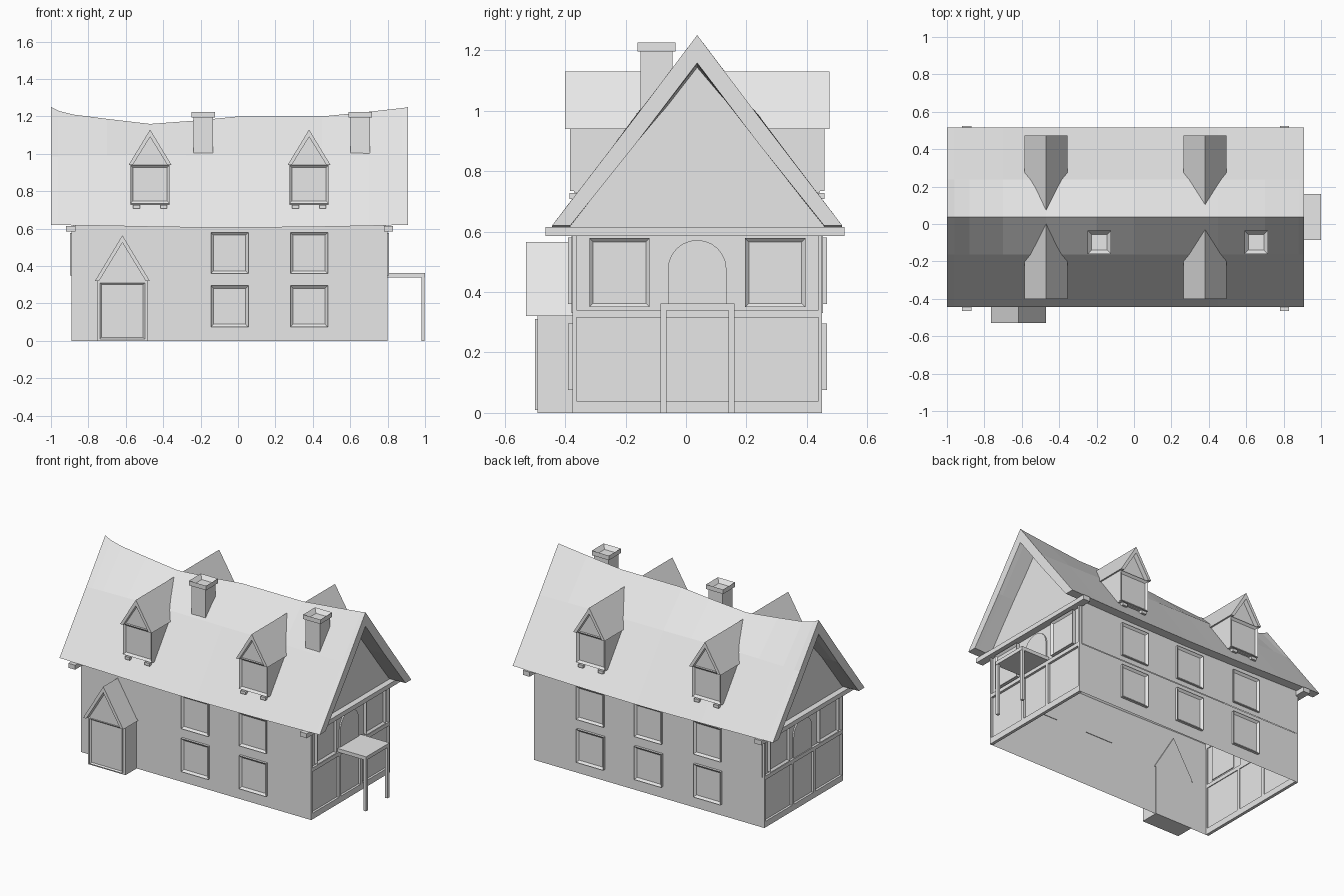
import bpy, bmesh, math
from mathutils import Vector

cube = bpy.data.objects.get("Cube")
if cube:
    bpy.data.objects.remove(cube)

GREY = (0.8, 0.8, 0.8, 1)
mat = bpy.data.materials.new("plain_grey")
mat.use_nodes = True
mat.diffuse_color = GREY
mat.node_tree.nodes["Principled BSDF"].inputs["Base Color"].default_value = GREY

MID = 0.037              # y of the ridge
LEFT, RIGHT = -0.89, 0.80   # gable wall planes
FRONT, BACK = -0.375, 0.45  # long wall planes
SIDES = (("front", 1), ("back", -1))


def finish(name, bm):
    bmesh.ops.recalc_face_normals(bm, faces=bm.faces)
    me = bpy.data.meshes.new(name)
    bm.to_mesh(me)
    bm.free()
    me.materials.append(mat)
    ob = bpy.data.objects.new(name, me)
    bpy.context.scene.collection.objects.link(ob)
    return ob


def loft(name, loops):
    """Join equal closed loops of points and cap both ends."""
    bm = bmesh.new()
    rings = [[bm.verts.new(p) for p in loop] for loop in loops]
    n = len(rings[0])
    for a, b in zip(rings, rings[1:]):
        for i in range(n):
            j = (i + 1) % n
            bm.faces.new((a[i], a[j], b[j], b[i]))
    bm.faces.new(rings[0])
    bm.faces.new(rings[-1])
    return finish(name, bm)


def box(name, x, y, z, recess=None, open_ends=False):
    """Box from three ranges; recess = (direction, rim, depth)."""
    bm = bmesh.new()
    bmesh.ops.create_cube(bm, size=1)
    for v in bm.verts:
        v.co = Vector([(r[0] + r[1]) / 2 + c * (r[1] - r[0])
                       for r, c in zip((x, y, z), v.co)])
    bm.normal_update()
    if open_ends:
        ends = [f for f in bm.faces if abs(f.normal.z) > 0.5]
        bmesh.ops.delete(bm, geom=ends, context="FACES_ONLY")
    if recess:
        way, rim, depth = recess
        face = [f for f in bm.faces if f.normal.dot(Vector(way)) > 0.9]
        bmesh.ops.inset_region(bm, faces=face, thickness=rim)
        for v in face[0].verts:
            v.co -= Vector(way) * depth
    return finish(name, bm)


def ys(y, s):
    """Front y, or its mirror across the ridge for the back."""
    return y if s > 0 else 2 * MID - y


# Walls: two open storeys, gable ends set back behind the timber
for name, z, jut in (("lower_walls", (0, 0.33), 0), ("upper_walls", (0.33, 0.62), 0.004)):
    box(name, (LEFT + 0.015, RIGHT - 0.015), (FRONT - jut, BACK + jut), z, open_ends=True)

# Long wall windows
def long_window(name, x, z, s):
    face = FRONT if s > 0 else BACK
    box(name, (x - 0.1, x + 0.1), sorted((face, face - s * 0.016)), z,
        ((0, -s, 0), 0.02, 0.012))


for side, s in SIDES:
    for x in ((-0.045, 0.38) if s > 0 else (-0.48, -0.045, 0.38)):
        long_window(side + "_lower_window", x, (0.075, 0.295), s)
        long_window(side + "_upper_window", x, (0.36, 0.58), s)

# Gable ends
for end, wall, d in (("right_end", RIGHT, 1), ("left_end", LEFT, -1)):
    inner = wall - d * 0.02
    timber = sorted((inner, wall))
    for z in ((0, 0.04), (0.315, 0.34)):
        box(end + "_rail", timber, (FRONT, BACK), z)
    for y in ((FRONT, FRONT + 0.012), (BACK - 0.012, BACK)):
        box(end + "_corner_post", timber, y, (0, 0.6))
    for y in (-0.085, 0.14):
        box(end + "_lower_post", timber, (y, y + 0.02), (0.04, 0.315))
    for y in (-0.32, 0.195):
        box(end + "_window", sorted((inner, wall + d * 0.008)), (y, y + 0.2),
            (0.35, 0.578), ((d, 0, 0), 0.018, 0.012))
    # round-headed opening panel
    arch = [(MID - 0.097, 0.34), (MID + 0.097, 0.34)]
    for i in range(13):
        a = math.pi * i / 12
        arch.append((MID + 0.097 * math.cos(a), 0.475 + 0.097 * math.sin(a)))
    loft(end + "_arch", [[(x, y, z) for y, z in arch] for x in (inner, wall - d * 0.006)])
    box(end + "_tie_beam", sorted((inner, wall + d * 0.03)), (-0.465, 0.525), (0.585, 0.615))
    tri = [(-0.39, 0.61), (0.464, 0.61), (MID, 1.155)]
    loft(end + "_gable", [[(x, y, z) for y, z in tri] for x in (inner, inner + d * 0.01)])

# Sagging main roof: (x, ridge height, eave height)
stations = [(-1, 1.25, 0.62), (-0.96, 1.23, 0.62), (-0.88, 1.21, 0.618),
            (-0.7, 1.187, 0.615), (-0.47, 1.16, 0.61), (-0.2, 1.18, 0.606),
            (0, 1.2, 0.605), (0.45, 1.2, 0.61), (0.7, 1.225, 0.615),
            (0.88, 1.245, 0.62), (0.91, 1.25, 0.62)]
sections = []
for x, ridge, eave in stations:
    bulge = 0.985 + (1.25 - ridge) * 0.1
    half = [(0.48, eave), (0.2, bulge)]
    under = [(0.2, bulge - 0.09), (0.42, eave)]
    sections.append([(x, MID - h, z) for h, z in half] + [(x, MID, ridge)]
                    + [(x, MID + h, z) for h, z in reversed(half)]
                    + [(x, MID + h, z) for h, z in reversed(under)]
                    + [(x, MID, ridge - 0.092)]
                    + [(x, MID - h, z) for h, z in under])
loft("main_roof", sections)


def little_gable(name, cx, s, half, base, eave, apex, y_body, y_roof, back):
    """Gabled body with an overhanging roof; back(z) gives the rear y."""
    def loops(pts, y):
        return [[(cx + u, ys(y, s), z) for u, z in pts],
                [(cx + u, ys(max(back(z), y + 0.005), s), z) for u, z in pts]]
    w = half - 0.01
    body = [(-w, base), (w, base), (w, eave), (0, apex - 0.03), (-w, eave)]
    loft(name + "_body", loops(body, y_body))
    t = 0.022
    roof = [(-half, eave), (0, apex), (half, eave), (half - t, eave),
            (0, apex - t * 1.8), (-half + t, eave)]
    loft(name + "_roof", loops(roof, y_roof))


# Dormers
for side, s in SIDES:
    for x in (-0.47, 0.38):
        name = side + "_dormer"
        little_gable(name, x, s, 0.115, 0.73, 0.94, 1.13, -0.37, -0.4,
                     lambda z: -0.14 + (z - 0.94) * 0.763)
        box(name + "_window", (x - 0.105, x + 0.105),
            sorted((ys(-0.36, s), ys(-0.384, s))), (0.735, 0.94),
            ((0, -s, 0), 0.02, 0.013))
        for dx in (-0.073, 0.073):
            box(name + "_bracket", (x + dx - 0.018, x + dx + 0.018),
                sorted((ys(-0.33, s), ys(-0.385, s))), (0.708, 0.727))

# Entrance porch with door
PX = -0.618
little_gable("porch", PX, 1, 0.147, 0, 0.32, 0.565, -0.492, -0.53, lambda z: -0.37)
box("porch_door_frame", (PX - 0.12, PX + 0.12), (-0.5, -0.48), (0.01, 0.31),
    ((0, -1, 0), 0.022, 0.014))

# Chimneys with hollow caps
for x in (-0.185, 0.653):
    box("chimney_shaft", (x - 0.052, x + 0.052), (-0.15, -0.045), (0.93, 1.13))
    box("chimney_neck", (x - 0.052, x + 0.052), (-0.15, -0.045), (1.13, 1.2),
        ((0, 0, 1), 0.02, 0.06))
    box("chimney_cap", (x - 0.063, x + 0.063), (-0.16, -0.035), (1.195, 1.225),
        ((0, 0, 1), 0.03, 0.026))

# Side canopy on two posts
box("canopy_top", (RIGHT - 0.01, 1), (-0.085, 0.16), (0.338, 0.362))
for y in (-0.085, 0.14):
    box("canopy_post", (0.98, 0.998), (y, y + 0.02), (0, 0.34))
